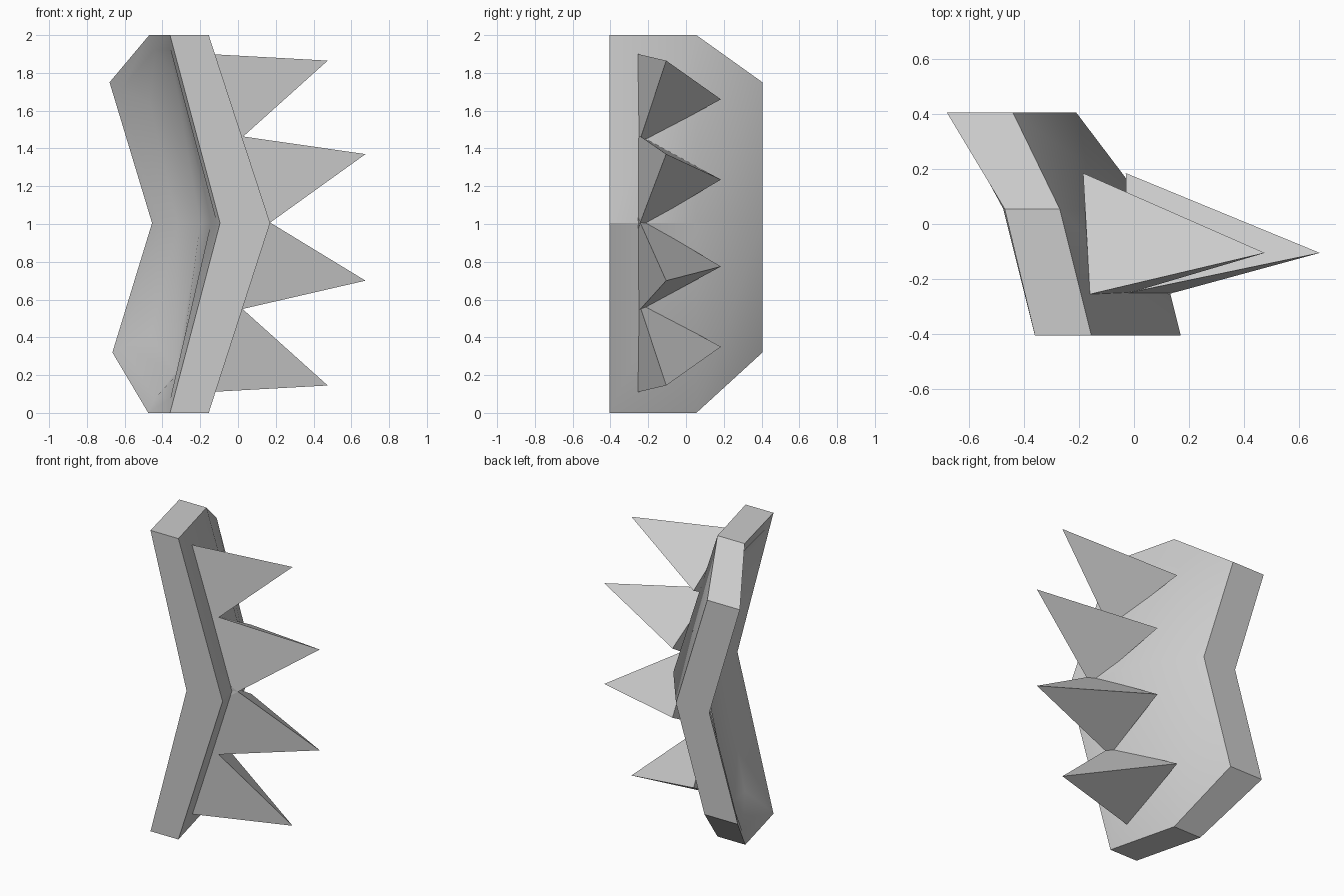
import bpy
import bmesh

cube = bpy.data.objects.get("Cube")
if cube:
    bpy.data.objects.remove(cube, do_unlink=True)

grey = bpy.data.materials.new("plain_grey")
grey.use_nodes = True
grey.diffuse_color = (0.6, 0.6, 0.6, 1)
grey.node_tree.nodes["Principled BSDF"].inputs["Base Color"].default_value = (0.6, 0.6, 0.6, 1)


def finish(bm, name, smooth=False):
    """Turn a bmesh into a named, coloured object."""
    bmesh.ops.recalc_face_normals(bm, faces=bm.faces)
    mesh = bpy.data.meshes.new(name)
    bm.to_mesh(mesh)
    bm.free()
    mesh.materials.append(grey)
    obj = bpy.data.objects.new(name, mesh)
    bpy.context.collection.objects.link(obj)
    if smooth:
        bpy.ops.object.select_all(action='DESELECT')
        obj.select_set(True)
        bpy.context.view_layer.objects.active = obj
        bpy.ops.object.shade_smooth_by_angle(angle=0.52)


# Bent plate: two skins, each a grid of three depths by three heights
depths = (-0.405, 0.055, 0.405)
middle = 1.005
heights = ((0, 0, 0.32), (middle, middle, middle), (2, 2, 1.75))
outer_x = ((-0.36, -0.475, -0.665), (-0.095, -0.2, -0.455), (-0.36, -0.47, -0.68))
inner_x = ((-0.155, -0.27, -0.42), (0.17, 0.055, -0.21), (-0.155, -0.27, -0.44))

bm = bmesh.new()


def skin(xs):
    rows = [[bm.verts.new((x, y, z)) for x, y, z in zip(rx, depths, rz)]
            for rx, rz in zip(xs, heights)]
    faces = [bm.faces.new((rows[r][c], rows[r][c + 1], rows[r + 1][c + 1], rows[r + 1][c]))
             for r in range(2) for c in range(2)]
    rim = rows[0] + [rows[1][2]] + rows[2][::-1] + [rows[1][0]]
    return faces, rim


outer_faces, outer_rim = skin(outer_x)
inner_faces, inner_rim = skin(inner_x)
for i in range(len(outer_rim)):
    j = (i + 1) % len(outer_rim)
    bm.faces.new((outer_rim[i], outer_rim[j], inner_rim[j], inner_rim[i]))
bmesh.ops.recalc_face_normals(bm, faces=bm.faces)

# Soft hollow in the outer skin, fading out towards the bend
for width in (0.08, 0.15):
    bmesh.ops.inset_region(bm, faces=outer_faces, thickness=width, use_even_offset=True)
for vert in {v for f in outer_faces for v in f.verts}:
    vert.co.x += 0.06 * abs(vert.co.z - middle)
finish(bm, "bent_plate", smooth=True)


# Three-sided spikes: base triangle sunk into the plate, then the tip
def spike(name, points, flip, tip_z):
    bm = bmesh.new()
    a, b, c, tip = [bm.verts.new((x, y, 2 * middle - z if flip else z)) for x, y, z in points]
    tip.co.z = tip_z
    for face in ((a, b, c), (a, b, tip), (b, c, tip), (c, a, tip)):
        bm.faces.new(face)
    finish(bm, name)


end_points = ((-0.16, -0.255, 1.9), (-0.015, -0.25, 1.425), (-0.185, 0.185, 1.66), (0.475, -0.105, 0))
middle_points = ((-0.02, -0.25, 1.47), (0.125, -0.255, 0.975), (-0.03, 0.185, 1.235), (0.675, -0.105, 0))
spike("upper_end_spike", end_points, False, 1.865)
spike("upper_middle_spike", middle_points, False, 1.37)
spike("lower_middle_spike", middle_points, True, 0.7)
spike("lower_end_spike", end_points, True, 0.145)
